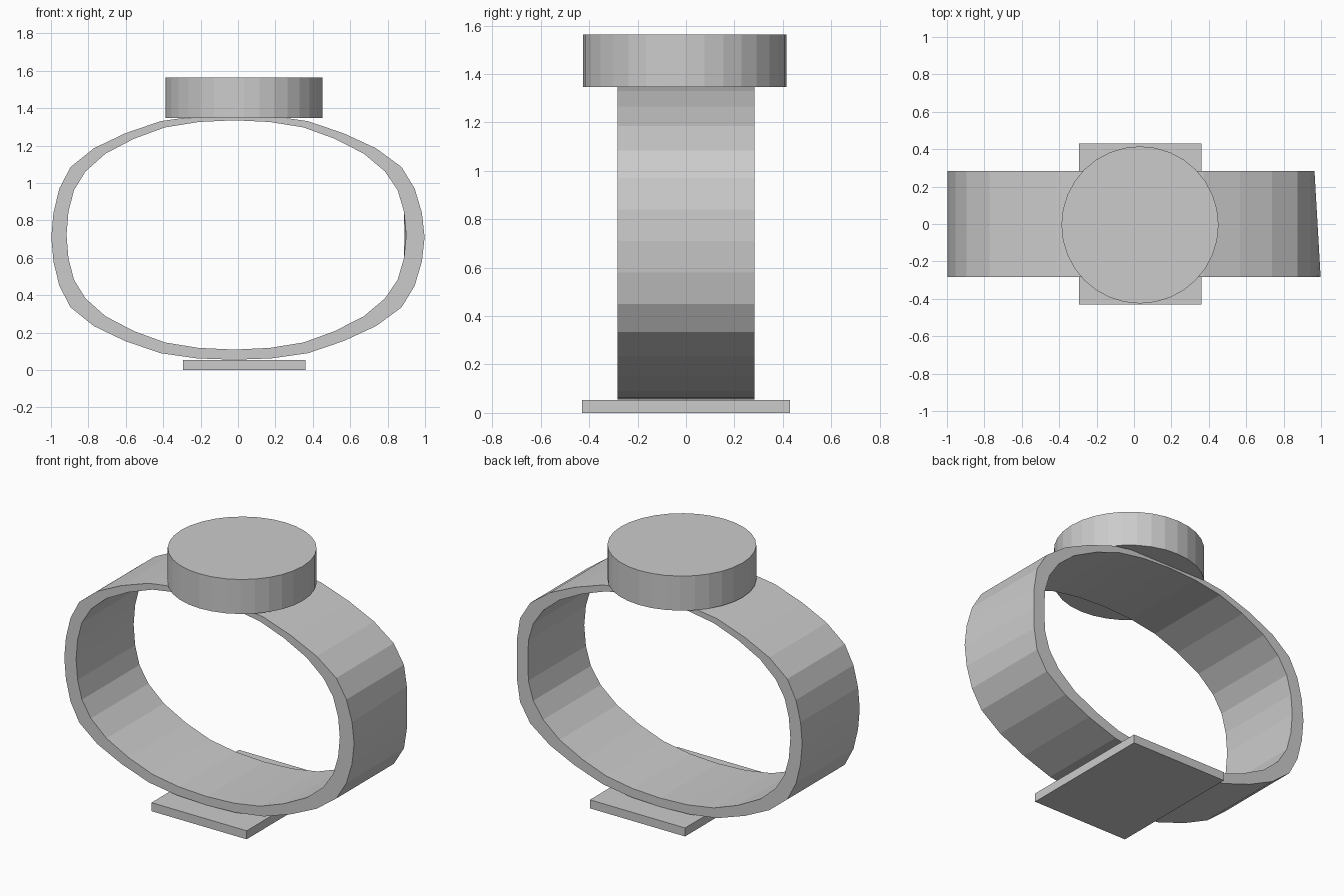
import bpy
import bmesh
from mathutils import Matrix

cube = bpy.data.objects.get("Cube")
if cube:
    bpy.data.objects.remove(cube, do_unlink=True)

grey = bpy.data.materials.new("light_grey")
grey.use_nodes = True
colour = (0.6, 0.6, 0.6, 1)
grey.diffuse_color = colour
grey.node_tree.nodes["Principled BSDF"].inputs["Base Color"].default_value = colour


def finish(name, bm):
    bmesh.ops.recalc_face_normals(bm, faces=bm.faces)
    mesh = bpy.data.meshes.new(name)
    bm.to_mesh(mesh)
    bm.free()
    mesh.materials.append(grey)
    obj = bpy.data.objects.new(name, mesh)
    bpy.context.collection.objects.link(obj)
    return obj


def full_loop(quarter, centre_z):
    """Mirror a quarter outline (side to top) into a closed loop."""
    half = quarter + [(-x, z) for x, z in quarter[-2::-1]]
    loop = half + [(x, -z) for x, z in half[-2:0:-1]]
    # The flatter parts of the band sit slightly off centre
    return [(x - 0.02 * (1 - abs(x) ** 6), z + centre_z) for x, z in loop]


# Wrist band: rounded loop with 32 flat segments
outer = full_loop([(0.998, 0), (0.985, 0.13), (0.95, 0.26), (0.885, 0.375),
                   (0.755, 0.475), (0.585, 0.555), (0.395, 0.62),
                   (0.2, 0.648), (0, 0.655)], 0.71)
inner = full_loop([(0.908, 0), (0.897, 0.125), (0.865, 0.24), (0.8, 0.34),
                   (0.69, 0.435), (0.535, 0.515), (0.37, 0.575),
                   (0.19, 0.604), (0, 0.613)], 0.722)
half_width = 0.283
bm = bmesh.new()


def ring(loop, y, limit):
    return [bm.verts.new((min(x, limit), y, z)) for x, z in loop]


# The rear edge is pulled in slightly on the left side
rings = [ring(outer, -half_width, 1), ring(outer, half_width, 0.965),
         ring(inner, half_width, 0.89), ring(inner, -half_width, 1)]
count = len(outer)
for r in range(4):
    a, b = rings[r], rings[(r + 1) % 4]
    for i in range(count):
        j = (i + 1) % count
        bm.faces.new((a[i], a[j], b[j], b[i]))
finish("wrist_band", bm)

# Round watch case
bm = bmesh.new()
bmesh.ops.create_cone(bm, cap_ends=True, segments=32, radius1=0.42, radius2=0.42,
                      depth=0.215, matrix=Matrix.Translation((0.032, -0.005, 1.455)))
finish("watch_case", bm)

# Flat clasp plate under the band
bm = bmesh.new()
bmesh.ops.create_cube(bm, size=1)
bmesh.ops.scale(bm, vec=(0.655, 0.86, 0.053), verts=bm.verts)
bmesh.ops.translate(bm, vec=(0.033, 0, 0.0265), verts=bm.verts)
finish("clasp_plate", bm)
